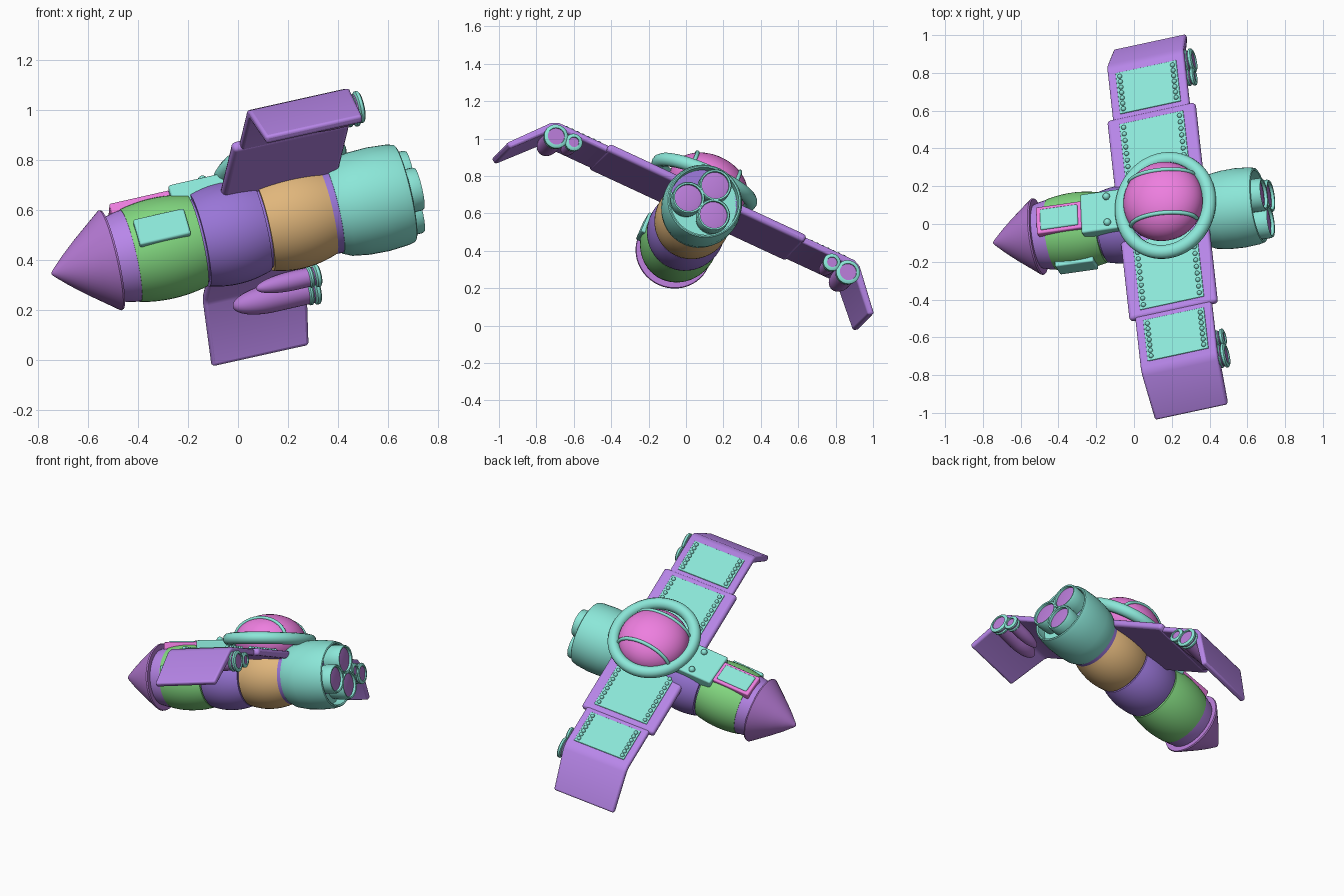
import bpy, bmesh, math
from mathutils import Matrix, Vector

if "Cube" in bpy.data.objects:
    bpy.data.objects.remove(bpy.data.objects["Cube"])

def frame(origin, fwd, side):
    x = Vector(fwd).normalized()
    y = Vector(side)
    y = (y - x * y.dot(x)).normalized()
    m = Matrix((x, y, x.cross(y))).transposed().to_4x4()
    m.translation = origin
    return m

# local axes: x runs from nose to engines, y spanwise, z out of the top
BODY = frame((-0.745, -0.10, 0.345), (1, 0.142, 0.228), (-0.07, 1, -0.46))
WING = frame((0.147, 0.072, 0.68), (1, 0.215, 0.222), (-0.113, 1, -0.465))

def mat(name, col):
    m = bpy.data.materials.new(name)
    m.diffuse_color = (*col, 1)
    m.use_nodes = True
    m.node_tree.nodes["Principled BSDF"].inputs["Base Color"].default_value = m.diffuse_color
    return m

PURPLE = mat("purple", (0.48, 0.24, 0.82))
VIOLET = mat("violet", (0.32, 0.18, 0.68))
MAUVE = mat("mauve", (0.48, 0.20, 0.68))
PINK = mat("pink", (0.85, 0.21, 0.74))
TEAL = mat("teal", (0.26, 0.80, 0.69))
GREEN = mat("green", (0.23, 0.70, 0.22))
TAN = mat("tan", (0.75, 0.47, 0.20))

def finish(name, bm, fr, material, bevel=0.0, angle=40):
    bmesh.ops.recalc_face_normals(bm, faces=bm.faces)
    me = bpy.data.meshes.new(name)
    bm.to_mesh(me)
    bm.free()
    ob = bpy.data.objects.new(name, me)
    bpy.context.collection.objects.link(ob)
    ob.matrix_world = fr
    me.materials.append(material)
    if bevel:
        b = ob.modifiers.new("bevel", 'BEVEL')
        b.width, b.segments, b.limit_method = bevel, 3, 'ANGLE'
    bpy.ops.object.select_all(action='DESELECT')
    bpy.context.view_layer.objects.active = ob
    ob.select_set(True)
    bpy.ops.object.shade_smooth_by_angle(angle=math.radians(angle))
    return ob

def lathe(name, profile, fr, material, at=(0, 0), n=48):
    """Spin (x, radius) points round the local x axis."""
    bm = bmesh.new()
    rings = [[bm.verts.new((x, at[0] + r * math.cos(2 * math.pi * i / n),
                            at[1] + r * math.sin(2 * math.pi * i / n))) for i in range(n)]
             for x, r in profile]
    for a, b in zip(rings, rings[1:]):
        for i in range(n):
            j = (i + 1) % n
            bm.faces.new((a[i], a[j], b[j], b[i]))
    bm.faces.new(rings[0])
    bm.faces.new(rings[-1])
    return finish(name, bm, fr, material)

def box(name, x, y, z, fr, material, bevel=0.008):
    bm = bmesh.new()
    bmesh.ops.create_cube(bm, size=1)
    for v in bm.verts:
        v.co = [lo + (c + 0.5) * (hi - lo) for c, (lo, hi) in zip(v.co, (x, y, z))]
    return finish(name, bm, fr, material, bevel)

def tube(name, pts, r, fr, material, closed=False):
    cu = bpy.data.curves.new(name, 'CURVE')
    cu.dimensions, cu.bevel_depth, cu.bevel_resolution = '3D', r, 4
    sp = cu.splines.new('POLY')
    sp.points.add(len(pts) - 1)
    for p, c in zip(sp.points, pts):
        p.co = (*c, 1)
    sp.use_cyclic_u = closed
    sp.use_smooth = True
    ob = bpy.data.objects.new(name, cu)
    bpy.context.collection.objects.link(ob)
    ob.matrix_world = fr
    cu.materials.append(material)

def barrel(s0, s1, r0, rm, r1, n=12):
    """Bulging barrel profile through three radii."""
    out = [(s0, r0 - 0.02)]
    for i in range(n + 1):
        t = i / n
        out.append((s0 + t * (s1 - s0), r0 * (1 - t) + r1 * t + (rm - (r0 + r1) / 2) * 4 * t * (1 - t)))
    return out + [(s1, r1 - 0.02)]

# fuselage
lathe("nose_cone", [(0, 0.004), (0.008, 0.014), (0.06, 0.062), (0.12, 0.112), (0.18, 0.158),
                    (0.232, 0.198), (0.242, 0.205), (0.25, 0.202), (0.25, 0.15)], BODY, MAUVE)
lathe("nose_collar", [(0.24, 0.168), (0.29, 0.182), (0.33, 0.188), (0.34, 0.17)], BODY, PURPLE)
lathe("core", [(0.3, 0.172), (1.3, 0.172)], BODY, VIOLET)
lathe("front_section", barrel(0.325, 0.6, 0.19, 0.205, 0.188), BODY, GREEN)
lathe("middle_section", barrel(0.61, 0.865, 0.19, 0.207, 0.184), BODY, VIOLET)
lathe("rear_section", barrel(0.875, 1.14, 0.186, 0.203, 0.176), BODY, TAN)
lathe("rear_band", [(1.13, 0.176), (1.18, 0.178)], BODY, VIOLET)
lathe("engine_housing", [(1.165, 0.15), (1.165, 0.182), (1.2, 0.198), (1.27, 0.209), (1.35, 0.212),
                         (1.43, 0.206), (1.458, 0.199), (1.462, 0.193), (1.458, 0.185), (1.40, 0.183)], BODY, TEAL)
lathe("engine_back_plate", [(1.38, 0.184), (1.40, 0.184)], BODY, VIOLET)

# main nozzles
for k, deg in enumerate((200, 80, -40)):
    c = (0.094 * math.cos(math.radians(deg)), 0.094 * math.sin(math.radians(deg)))
    lathe(f"nozzle_{k}", [(1.38, 0.08), (1.44, 0.088), (1.50, 0.088), (1.51, 0.083),
                          (1.508, 0.074), (1.48, 0.072)], BODY, TEAL, c, 32)
    lathe(f"nozzle_glow_{k}", [(1.46, 0.074), (1.492, 0.074), (1.497, 0.05)], BODY, MAUVE, c, 32)

# canopy: ring, glass dome and straps
S, H = 1.0, 0.215
circ = [2 * math.pi * i / 64 for i in range(64)]
tube("canopy_ring", [(S + 0.24 * math.cos(a), -0.025 + 0.268 * math.sin(a), H) for a in circ],
     0.037, BODY, TEAL, True)
bm = bmesh.new()
bmesh.ops.create_uvsphere(bm, u_segments=48, v_segments=24, radius=1)
for v in bm.verts:
    v.co = (S - 0.01 + 0.216 * v.co.x, 0.218 * v.co.y, H + 0.158 * v.co.z)
finish("canopy_dome", bm, BODY, PINK)
k = math.sqrt(1 - (0.125 / 0.216) ** 2)
for sgn in (-1, 1):
    tube("canopy_strap", [(S - 0.01 + 0.218 * k * math.cos(math.pi * i / 24), sgn * 0.125,
                           H + 0.16 * k * math.sin(math.pi * i / 24)) for i in range(25)], 0.011, BODY, TEAL)

# neck plate, top hatch and side panel
box("neck_plate", (0.535, 0.80), (-0.115, 0.11), (0.13, 0.215), BODY, TEAL, 0.01)
box("top_hatch_frame", (0.29, 0.54), (-0.08, 0.075), (0.15, 0.208), BODY, PINK)
box("top_hatch", (0.312, 0.518), (-0.062, 0.057), (0.16, 0.215), BODY, TEAL)
box("side_panel", (0.345, 0.555), (-0.215, -0.17), (-0.055, 0.06), BODY, TEAL)

def studs(name, pts, r, fr):
    bm = bmesh.new()
    for p in pts:
        bmesh.ops.create_uvsphere(bm, u_segments=12, v_segments=8, radius=r, matrix=Matrix.Translation(p))
    finish(name, bm, fr, TEAL)

studs("neck_bolts", [(0.68, y, 0.217) for y in (-0.075, 0.075)], 0.02, BODY)

# wings, both sides
for side, g in (("left", -1), ("right", 1)):
    span = lambda a, b: (min(g * a, g * b), max(g * a, g * b))
    box(f"{side}_inner_wing", (-0.245, 0.242), span(0.0, 0.585), (-0.045, 0), WING, PURPLE, 0.018)
    # outer wing with its drooping tip; (span, height, narrowing at the rear)
    sec = [(0.54, -0.006, 0), (0.875, -0.006, 0), (0.915, -0.025, 0), (1.09, -0.225, 0.025),
           (1.06, -0.245, 0.025), (0.885, -0.055, 0), (0.86, -0.042, 0), (0.54, -0.042, 0)]
    bm = bmesh.new()
    front = [bm.verts.new((-0.213 - t * 0.2, g * v, h)) for v, h, t in sec]
    back = [bm.verts.new((0.21 - t, g * v, h)) for v, h, t in sec]
    for i in range(len(sec)):
        j = (i + 1) % len(sec)
        bm.faces.new((front[i], front[j], back[j], back[i]))
    bm.faces.new(front)
    bm.faces.new(back)
    finish(f"{side}_outer_wing", bm, WING, PURPLE, 0.012)
    # riveted panels
    for part, v0, v1, hu, z in (("inner", 0.15, 0.545, 0.177, 0.004), ("outer", 0.605, 0.845, 0.168, -0.001)):
        box(f"{side}_{part}_panel", (-hu, hu), span(v0, v1), (z - 0.02, z), WING, TEAL, 0.003)
        n = 10 if part == "inner" else 7
        studs(f"{side}_{part}_rivets", [(e * (hu - 0.022), g * (v0 + 0.025 + (v1 - v0 - 0.05) * i / (n - 1)), z)
                                        for i in range(n) for e in (-1, 1)], 0.013, WING)
    # wing thrusters
    for kind, v, h, r, u0 in (("large", 0.865, -0.092, 0.056, -0.11), ("small", 0.765, -0.08, 0.038, -0.02)):
        c = (g * v, h)
        nose = [(u0 + 0.16 * (1 - math.cos(t)), r * math.sin(t) + 0.001)
                for t in [math.pi / 2 * i / 10 for i in range(11)]]
        lathe(f"{side}_{kind}_pod", nose + [(0.22, r)], WING, MAUVE, c, 28)
        for q, (a, b, e) in enumerate(((0.195, 0.215, 0.006), (0.221, 0.245, 0.009))):
            lathe(f"{side}_{kind}_rim_{q}", [(a, r - 0.01), (a, r), (a + 0.006, r + e), (b - 0.006, r + e),
                                             (b, r), (b, r - 0.01), (b - 0.015, r - 0.012)], WING, TEAL, c, 28)
        lathe(f"{side}_{kind}_glow", [(0.21, r - 0.008), (0.238, r - 0.01)], WING, MAUVE, c, 28)
